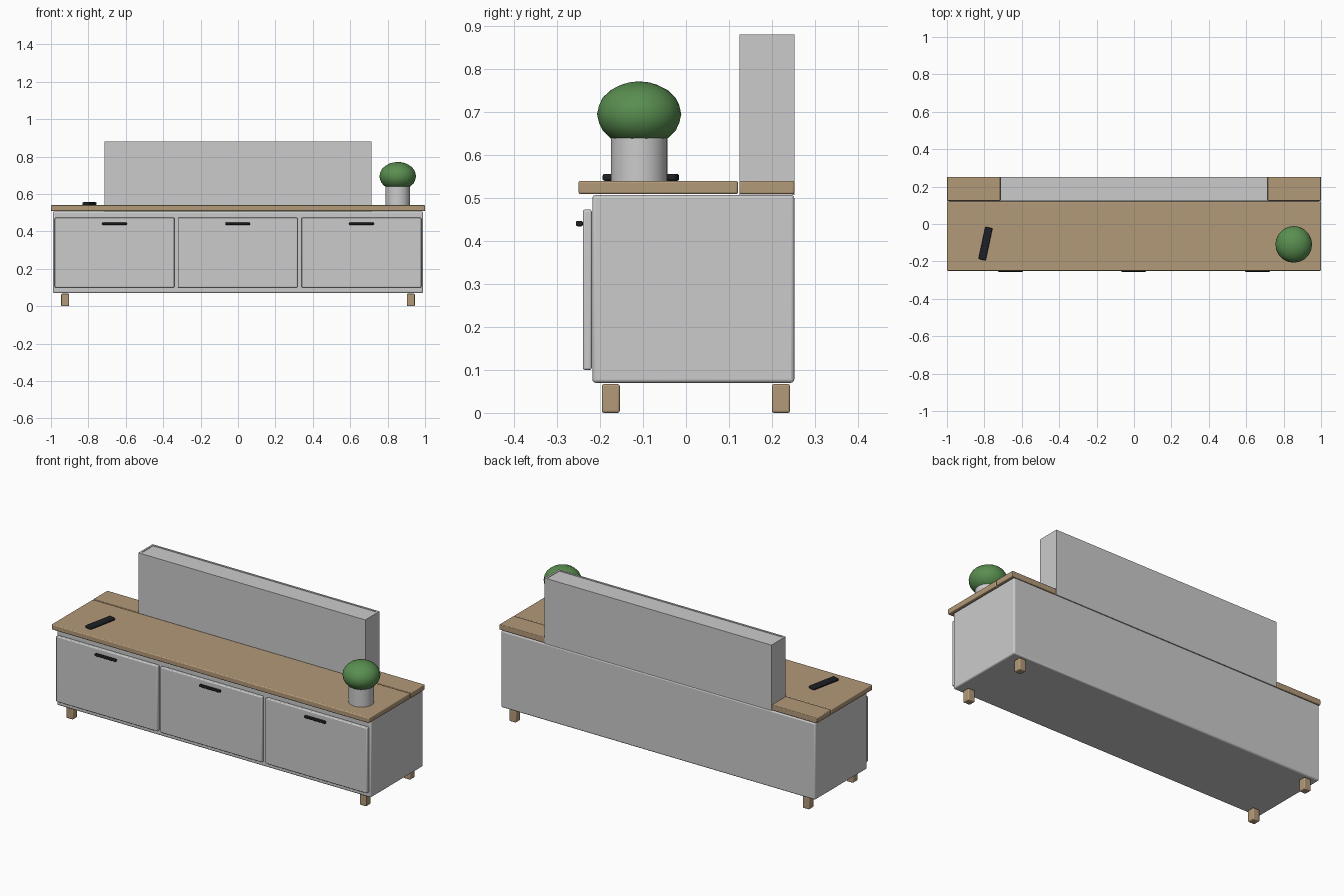
import bpy
from math import radians

if "Cube" in bpy.data.objects:
    bpy.data.objects.remove(bpy.data.objects["Cube"])


def material(name, rgb):
    m = bpy.data.materials.new(name)
    m.diffuse_color = (*rgb, 1)
    m.use_nodes = True
    m.node_tree.nodes["Principled BSDF"].inputs["Base Color"].default_value = m.diffuse_color
    return m


WOOD = material("wood", (0.45, 0.32, 0.19))
BLACK = material("black", (0.012, 0.014, 0.018))
GREEN = material("green", (0.1, 0.27, 0.08))


def finish(ob, name, mat=None, bevel=0.0, segments=3):
    ob.name = name
    if mat:
        ob.data.materials.append(mat)
    if bevel:
        b = ob.modifiers.new("bevel", 'BEVEL')
        b.width = bevel
        b.segments = segments
    bpy.ops.object.shade_smooth_by_angle(angle=radians(35))
    return ob


def box(name, x, y, z, mat=None, bevel=0.0, rot=0.0):
    """Box from (min, max) ranges on each axis."""
    bpy.ops.mesh.primitive_cube_add(size=1)
    ob = bpy.context.object
    ob.scale = [r[1] - r[0] for r in (x, y, z)]
    bpy.ops.object.transform_apply(location=False, rotation=False, scale=True)
    ob.location = [(r[0] + r[1]) / 2 for r in (x, y, z)]
    ob.rotation_euler.z = rot
    return finish(ob, name, mat, bevel)


# Cabinet body
box("cabinet_body", (-0.99, 0.99), (-0.218, 0.252), (0.07, 0.507), bevel=0.008)

# Wooden top: front board and a short rear board each side of the panel
box("front_top_board", (-1, 1), (-0.25, 0.121), (0.509, 0.54), WOOD, 0.005)
for side, x in (("left", (-1, -0.715)), ("right", (0.715, 1))):
    box(side + "_rear_top_board", x, (0.124, 0.252), (0.509, 0.54), WOOD, 0.004)

# Raised rear panel, with a narrow rim around a slightly sunken lid
X, Y0, Y1, TOP, RIM = 0.715, 0.124, 0.252, 0.88, 0.011
for name, y in (("panel_front", (Y0, Y0 + RIM)), ("panel_back", (Y1 - RIM, Y1))):
    box(name, (-X, X), y, (0.507, TOP))
for side, s in (("left", -1), ("right", 1)):
    x = sorted((s * X, s * (X - RIM)))
    box("panel_end_" + side, x, (Y0 + RIM, Y1 - RIM), (0.507, TOP))
box("panel_lid", (-X + RIM, X - RIM), (Y0 + RIM, Y1 - RIM), (0.507, TOP - 0.003))

# Three doors with bar handles
for name, cx in (("left", -0.66), ("middle", -0.002), ("right", 0.66)):
    box(name + "_door", (cx - 0.32, cx + 0.32), (-0.24, -0.219), (0.10, 0.473), bevel=0.005)
    box(name + "_handle", (cx - 0.066, cx + 0.066), (-0.256, -0.24), (0.434, 0.447),
        BLACK, 0.004)

# Four feet
for sx, nx in ((-1, "left"), (1, "right")):
    for y, ny in (((-0.196, -0.154), "front"), ((0.2, 0.242), "back")):
        x = sorted((sx * 0.903, sx * 0.945))
        box(f"{ny}_{nx}_foot", x, y, (0.0, 0.067), WOOD, 0.005)

# Remote control lying at an angle
box("remote", (-0.814, -0.774), (-0.193, -0.017), (0.54, 0.556), BLACK, 0.005,
    rot=radians(-12))

# Potted plant
bpy.ops.mesh.primitive_cylinder_add(vertices=32, radius=0.066, depth=0.105,
                                    location=(0.854, -0.109, 0.5925))
finish(bpy.context.object, "plant_pot")
bpy.ops.mesh.primitive_ico_sphere_add(subdivisions=3, radius=0.098,
                                      location=(0.854, -0.109, 0.695))
bpy.context.object.scale.z = 0.78
finish(bpy.context.object, "plant_foliage", GREEN)
